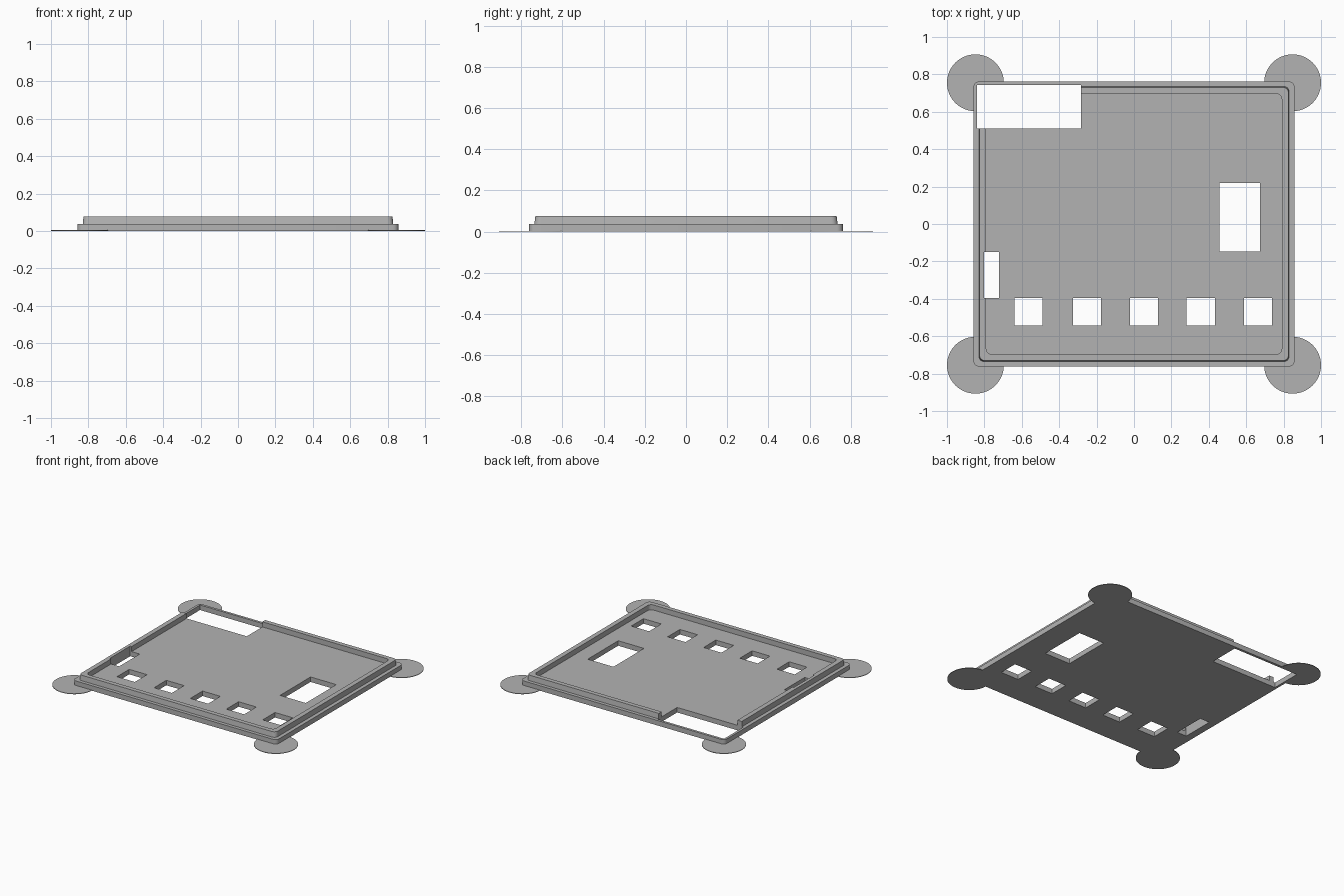
import bpy, bmesh, math

cube = bpy.data.objects.get("Cube")
if cube:
    bpy.data.objects.remove(cube, do_unlink=True)

STEP, TOP = 0.038, 0.077      # plate thickness and lip height
PAD = 0.004                   # corner pad thickness

grey = bpy.data.materials.new("plain_grey")
grey.use_nodes = True
grey.diffuse_color = (0.45, 0.45, 0.45, 1)
grey.node_tree.nodes["Principled BSDF"].inputs["Base Color"].default_value = (0.45, 0.45, 0.45, 1)


def make_object(name, bm):
    bmesh.ops.recalc_face_normals(bm, faces=bm.faces)
    mesh = bpy.data.meshes.new(name)
    bm.to_mesh(mesh)
    bm.free()
    mesh.materials.append(grey)
    obj = bpy.data.objects.new(name, mesh)
    bpy.context.scene.collection.objects.link(obj)
    return obj


def rounded_ring(bm, hx, hy, z, r=0.03, steps=6):
    """Ring of vertices around a rounded rectangle."""
    ring = []
    for quarter, (sx, sy) in enumerate([(1, 1), (-1, 1), (-1, -1), (1, -1)]):
        for i in range(steps + 1):
            a = (quarter + i / steps) * math.pi / 2
            ring.append(bm.verts.new((sx * (hx - r) + r * math.cos(a),
                                      sy * (hy - r) + r * math.sin(a), z)))
    return ring


def add_box(bm, x0, x1, y0, y1):
    box = bmesh.ops.create_cube(bm, size=1)["verts"]
    for v in box:
        v.co.x = x1 if v.co.x > 0 else x0
        v.co.y = y1 if v.co.y > 0 else y0
        v.co.z = 0.2 if v.co.z > 0 else -0.1


# Cover plate with a raised, slightly tapered lip around a recessed floor
bm = bmesh.new()
rings = [rounded_ring(bm, *section) for section in (
    (0.858, 0.762, 0), (0.858, 0.762, STEP),
    (0.830, 0.736, STEP), (0.826, 0.731, TOP),
    (0.790, 0.697, TOP), (0.790, 0.697, STEP))]
for low, high in zip(rings, rings[1:]):
    for i in range(len(low)):
        j = (i + 1) % len(low)
        bm.faces.new((low[i], low[j], high[j], high[i]))
bm.faces.new(rings[0])
bm.faces.new(rings[-1])
parts = [make_object("cover_plate", bm)]

# Thin round pads under the corners
for side, sx in (("left", 1), ("right", -1)):
    for end, sy in (("front", -1), ("back", 1)):
        bm = bmesh.new()
        bmesh.ops.create_cone(bm, cap_ends=True, segments=64,
                              radius1=0.152, radius2=0.152, depth=PAD)
        bmesh.ops.translate(bm, verts=bm.verts, vec=(sx * 0.848, sy * 0.755, PAD / 2))
        parts.append(make_object(f"{end}_{side}_corner_pad", bm))

# Openings: connector notch, side slot, display window, row of buttons
bm = bmesh.new()
add_box(bm, -0.840, -0.283, 0.510, 0.743)
add_box(bm, -0.802, -0.722, -0.396, -0.150)
add_box(bm, 0.457, 0.674, -0.148, 0.219)
for x in (-0.563, -0.251, 0.054, 0.357, 0.663):
    add_box(bm, x - 0.075, x + 0.075, -0.543, -0.396)
cutter = make_object("opening_cutter", bm)
cutter.hide_render = True

for obj in parts:
    cut = obj.modifiers.new("openings", "BOOLEAN")
    cut.operation = "DIFFERENCE"
    cut.solver = "EXACT"
    cut.object = cutter
    bpy.ops.object.select_all(action="DESELECT")
    obj.select_set(True)
    bpy.context.view_layer.objects.active = obj
    bpy.ops.object.modifier_apply(modifier=cut.name)
    bpy.ops.object.shade_smooth_by_angle(angle=math.radians(30))

bpy.data.objects.remove(cutter, do_unlink=True)
